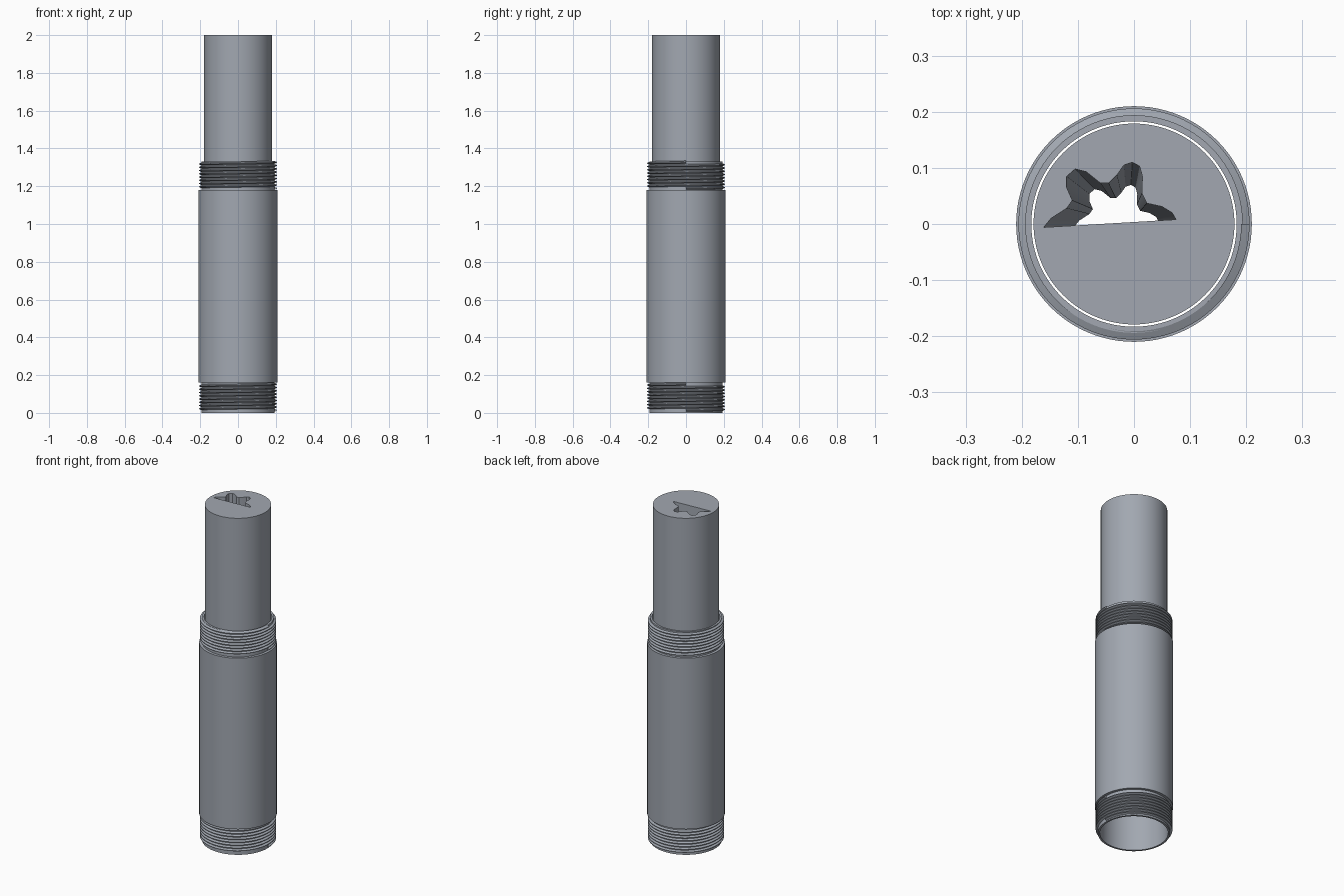
import bpy
import bmesh
from math import cos, sin, tau
from mathutils import Vector

cube = bpy.data.objects.get("Cube")
if cube:
    bpy.data.objects.remove(cube)

steel = bpy.data.materials.new("steel grey")
steel.use_nodes = True
steel.diffuse_color = (0.36, 0.39, 0.44, 1)
steel.node_tree.nodes["Principled BSDF"].inputs["Base Color"].default_value = steel.diffuse_color


def make_object(name, bm, smooth=True):
    bmesh.ops.recalc_face_normals(bm, faces=bm.faces[:])
    mesh = bpy.data.meshes.new(name)
    bm.to_mesh(mesh)
    bm.free()
    mesh.materials.append(steel)
    obj = bpy.data.objects.new(name, mesh)
    bpy.context.collection.objects.link(obj)
    bpy.ops.object.select_all(action='DESELECT')
    obj.select_set(True)
    bpy.context.view_layer.objects.active = obj
    if smooth:
        bpy.ops.object.shade_smooth_by_angle(angle=0.5)
    return obj


def lathe(name, profile, sides=96):
    """Revolve a closed (radius, z) profile around the z axis."""
    bm = bmesh.new()
    rings = [[bm.verts.new((r * cos(tau * i / sides), r * sin(tau * i / sides), z))
              for r, z in profile] for i in range(sides)]
    count = len(profile)
    for i in range(sides):
        a, b = rings[i], rings[(i + 1) % sides]
        for j in range(count):
            k = (j + 1) % count
            bm.faces.new((a[j], b[j], b[k], a[k]))
    return make_object(name, bm)


def thread(name, bottom, top, turns=8, root=0.191, crest=0.206, sides=72):
    """Sweep a V-shaped ridge along a helix between two heights."""
    bm = bmesh.new()
    pitch = (top - bottom) / (turns + 1)
    sections = []
    for i in range(turns * sides + 1):
        angle = tau * i / sides
        z = bottom + pitch * (0.5 + i / sides)
        section = [(root, -0.5), (crest, -0.1), (crest, 0.1), (root, 0.5)]
        sections.append([bm.verts.new((r * cos(angle), r * sin(angle), z + h * pitch))
                         for r, h in section])
    for a, b in zip(sections, sections[1:]):
        for j in range(4):
            k = (j + 1) % 4
            bm.faces.new((a[j], b[j], b[k], a[k]))
    bm.faces.new(sections[0])
    bm.faces.new(sections[-1])
    return make_object(name, bm)


# Hollow tube with a reduced neck at each end
BORE, NECK, BODY = 0.183, 0.194, 0.21
lathe("outer_tube", [
    (BORE, 0), (NECK, 0), (NECK, 0.16), (BODY, 0.16),
    (BODY, 1.18), (NECK, 1.18), (NECK, 1.33), (BORE, 1.33)])

# Screw threads on both necks
thread("lower_thread", 0.005, 0.16)
thread("upper_thread", 1.18, 1.335)

# Inner rod
ROD_BOTTOM, ROD_TOP = 0.67, 2.0
bm = bmesh.new()
bmesh.ops.create_cone(bm, cap_ends=True, segments=96, radius1=0.179, radius2=0.179,
                      depth=ROD_TOP - ROD_BOTTOM)
bmesh.ops.translate(bm, verts=bm.verts[:], vec=(0, 0, (ROD_TOP + ROD_BOTTOM) / 2))
rod = make_object("inner_rod", bm)

# Half-star keyway, narrowing towards the lower end of the rod
outline = [(0.075, 0.008), (0.068, 0.02), (0.05, 0.031), (0.023, 0.037),
           (0.014, 0.055), (0.015, 0.085), (0.01, 0.103), (-0.003, 0.11),
           (-0.018, 0.105), (-0.03, 0.088), (-0.045, 0.073), (-0.06, 0.073),
           (-0.085, 0.093), (-0.105, 0.098), (-0.12, 0.085), (-0.12, 0.065),
           (-0.11, 0.042), (-0.12, 0.028), (-0.148, 0.01), (-0.161, -0.006)]
centre = Vector((-0.01, 0.0))


def keyway_ring(bm, scale, z):
    points = [centre + (Vector(p) - centre) * scale for p in outline]
    return [bm.verts.new((p.x, p.y, z)) for p in points]


bm = bmesh.new()
low = keyway_ring(bm, 0.63, ROD_BOTTOM - 0.01)
high = keyway_ring(bm, 1.0, ROD_TOP + 0.002)
for j in range(len(outline)):
    k = (j + 1) % len(outline)
    bm.faces.new((low[j], low[k], high[k], high[j]))
bm.faces.new(low)
bm.faces.new(high)
cutter = make_object("keyway_cutter", bm)
cutter.hide_render = True

cut = rod.modifiers.new("keyway", 'BOOLEAN')
cut.operation = 'DIFFERENCE'
cut.solver = 'EXACT'
cut.object = cutter
bpy.ops.object.select_all(action='DESELECT')
rod.select_set(True)
bpy.context.view_layer.objects.active = rod
bpy.ops.object.modifier_apply(modifier=cut.name)
bpy.data.objects.remove(cutter)
bpy.ops.object.shade_smooth_by_angle(angle=0.5)
